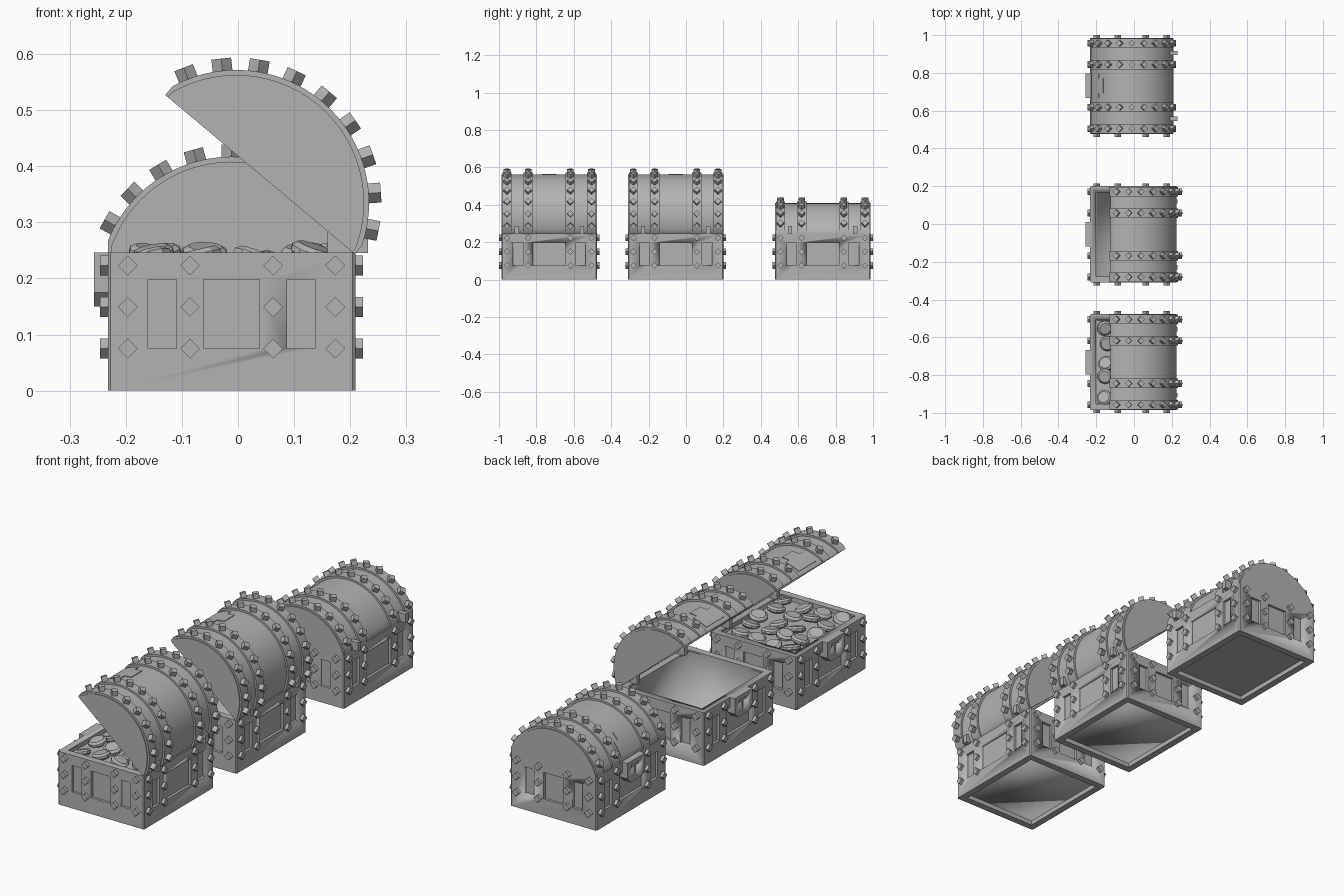
import bpy, bmesh, math, random
from mathutils import Matrix, Vector

if "Cube" in bpy.data.objects:
    bpy.data.objects.remove(bpy.data.objects["Cube"], do_unlink=True)

# One plain grey for everything
GREY = (0.45, 0.45, 0.45, 1)
mat = bpy.data.materials.new("plain grey")
mat.use_nodes = True
mat.diffuse_color = GREY
mat.node_tree.nodes["Principled BSDF"].inputs["Base Color"].default_value = GREY

HX, HY, TOP, WALL = 0.2205, 0.255, 0.246, 0.032   # body half sizes, height, wall
ARC_Z = -0.066                                    # lid arc centre below the rim
RIBS = (-0.226, -0.113, 0.113, 0.226)
T, R = Matrix.Translation, Matrix.Rotation


def finish(name, bm, matrix, angle=30):
    bmesh.ops.recalc_face_normals(bm, faces=bm.faces)
    mesh = bpy.data.meshes.new(name)
    bm.to_mesh(mesh)
    bm.free()
    mesh.materials.append(mat)
    ob = bpy.data.objects.new(name, mesh)
    ob.matrix_world = matrix
    bpy.context.collection.objects.link(ob)
    activate(ob)
    bpy.ops.object.shade_smooth_by_angle(angle=math.radians(angle))
    return ob


def activate(ob):
    bpy.ops.object.select_all(action='DESELECT')
    ob.select_set(True)
    bpy.context.view_layer.objects.active = ob


def box(bm, centre, size, rot=Matrix()):
    m = T(centre) @ rot @ Matrix.Diagonal((*size, 1))
    return bmesh.ops.create_cube(bm, size=1, matrix=m)["verts"]


def prism(bm, pts, y0, y1, rot=Matrix()):
    """Extrude an (x, z) profile from y0 to y1."""
    a = [bm.verts.new(rot @ Vector((x, y0, z))) for x, z in pts]
    b = [bm.verts.new(rot @ Vector((x, y1, z))) for x, z in pts]
    bm.faces.new(a)
    bm.faces.new(b[::-1])
    for i in range(len(pts)):
        j = (i + 1) % len(pts)
        bm.faces.new((a[j], a[i], b[i], b[j]))


def arc(r, start, end, n=28):
    return [(r * math.cos(start + (end - start) * i / n),
             ARC_Z + r * math.sin(start + (end - start) * i / n)) for i in range(n + 1)]


def arch(r, half):
    a = math.acos(half / r)
    return [(half, 0)] + arc(r, a, math.pi - a) + [(-half, 0)]


def cut(ob, bm, matrix):
    cutter = finish("cutter", bm, matrix)
    cutter.hide_render = True
    mod = ob.modifiers.new("cut", 'BOOLEAN')
    mod.operation, mod.solver, mod.object = 'DIFFERENCE', 'EXACT', cutter
    activate(ob)
    bpy.ops.object.modifier_apply(modifier=mod.name)
    bpy.data.objects.remove(cutter, do_unlink=True)


def stud(bm, pos, rot, depth):
    box(bm, pos, (0.025, 0.025, depth), rot @ R(math.pi / 4, 4, 'Z'))


def make_body(label, place):
    # Walls with chamfered corners, open middle and recessed panels
    bm = bmesh.new()
    box(bm, (0, 0, TOP / 2), (2 * HX, 2 * HY, TOP))
    upright = [e for e in bm.edges if abs(e.verts[0].co.z - e.verts[1].co.z) > 0.1]
    bmesh.ops.bevel(bm, geom=upright, offset=0.005, segments=1, affect='EDGES')
    body = finish(label + " body", bm, place)
    bm = bmesh.new()
    box(bm, (0, 0, TOP / 2), (2 * (HX - WALL), 2 * (HY - WALL), 1))
    for s in (-1, 1):
        for x, w in ((-0.1235, 0.05), (0, 0.1), (0.1235, 0.05)):
            box(bm, (x, s * HY, 0.137), (w, 0.024, 0.123))
        for y, w in ((-0.167, 0.052), (0, 0.176), (0.167, 0.052)):
            box(bm, (s * HX, y, 0.137), (0.024, w, 0.123))
    cut(body, bm, place)

    # Inner lining and floor
    bm = bmesh.new()
    box(bm, (0, 0, 0.13), (2 * (HX - WALL) - 0.002, 2 * (HY - WALL) - 0.002, 0.22))
    bm.faces.ensure_lookup_table()
    bmesh.ops.delete(bm, geom=[f for f in bm.faces if f.calc_center_median().z > 0.2],
                     context='FACES')
    lining = finish(label + " lining", bm, place, 30 if label == "closed" else 180)
    lining.data.flip_normals()

    # Diamond studs on all four walls
    bm = bmesh.new()
    for z in (0.075, 0.149, 0.223):
        for s in (-1, 1):
            for x in (-0.185, -0.074, 0.074, 0.185):
                stud(bm, (x, s * HY, z), R(math.pi / 2, 4, 'X'), 0.029)
            for y in RIBS:
                stud(bm, (s * HX, y, z), R(math.pi / 2, 4, 'Y'), 0.027)
    finish(label + " body studs", bm, place)

    # Lock plate with keyhole slot
    turn = R(-math.pi / 2, 4, 'Z')
    bm = bmesh.new()
    prism(bm, [(-0.065, TOP), (-0.065, 0.175), (-0.04, 0.15), (0.04, 0.15),
               (0.065, 0.175), (0.065, TOP)], -HX - 0.025, -HX + 0.015, turn)
    lock = finish(label + " lock", bm, place)
    bm = bmesh.new()
    prism(bm, [(-0.03, 0.225), (-0.03, 0.21), (-0.008, 0.21), (-0.008, 0.175),
               (0.008, 0.175), (0.008, 0.21), (0.03, 0.21), (0.03, 0.225)],
          -HX - 0.05, -HX - 0.015, turn)
    cut(lock, bm, place)

    # Hinge blocks
    bm = bmesh.new()
    for y in (-0.174, 0.174):
        box(bm, (0.207, y, 0.265), (0.072, 0.022, 0.04))
    finish(label + " hinges", bm, place)


def make_lid(label, place):
    # Hollow barrel shell closed by two end plates
    bm = bmesh.new()
    outer = arch(0.228, 0.215)
    prism(bm, outer + arch(0.205, 0.188)[::-1], -0.235, 0.235)
    for s in (-1, 1):
        prism(bm, outer, s * 0.235, s * HY)
    finish(label + " lid", bm, place)

    # Raised ribs
    bm = bmesh.new()
    for y in RIBS:
        prism(bm, arch(0.237, HX) + arch(0.222, 0.207)[::-1], y - 0.025, y + 0.025)
    finish(label + " lid ribs", bm, place)

    # Studs around each rib
    bm = bmesh.new()
    for y in RIBS:
        for k in range(-4, 5):
            t = math.radians(15.3 * k)
            stud(bm, (0.243 * math.sin(t), y, ARC_Z + 0.243 * math.cos(t)), R(t, 4, 'Y'), 0.031)
    finish(label + " lid studs", bm, place)

    # Stepped clasp plate on the front of the lid
    bm = bmesh.new()
    for half, a, b in ((0.065, 140, 158), (0.038, 131, 140)):
        a, b = math.radians(a), math.radians(b)
        prism(bm, arc(0.231, a, b, 6) + arc(0.226, b, a, 6), -half, half)
    finish(label + " clasp", bm, place)


def make_treasure(place):
    # Flat bed with tilted bevelled coins
    bm = bmesh.new()
    box(bm, (0, 0, 0.222), (0.372, 0.44, 0.01))
    finish("treasure bed", bm, place)
    rng = random.Random(4)
    bm = bmesh.new()
    for i in range(4):
        for j in range(5):
            pos = ((i - 1.5) * 0.093 + rng.uniform(-0.012, 0.012),
                   (j - 2) * 0.088 + rng.uniform(-0.015, 0.015), rng.uniform(0.226, 0.246))
            tilt = R(rng.uniform(-0.35, 0.35), 4, 'X') @ R(rng.uniform(-0.35, 0.35), 4, 'Y')
            for r1, r2, z, h in ((0.031, 0.041, -0.009, 0.008), (0.041, 0.041, 0, 0.01),
                                 (0.041, 0.031, 0.009, 0.008)):
                bmesh.ops.create_cone(bm, cap_ends=True, segments=10, radius1=r1, radius2=r2,
                                      depth=h, matrix=T(pos) @ tilt @ T((0, 0, z)))
    finish("coins", bm, place, 20)


# Three chests in a row: full, empty and closed
PIVOT = Vector((HX - 0.004, 0, 0))
SWING = T(PIVOT) @ R(math.radians(40), 4, 'Y') @ T(-PIVOT)
for label, y, is_open in (("full", -0.731, True), ("empty", -0.055, True), ("closed", 0.731, False)):
    place = T((-0.0115, y, 0))
    make_body(label, place)
    make_lid(label, place @ T((0, 0, TOP)) @ (SWING if is_open else Matrix()))
    if label == "full":
        make_treasure(place)
